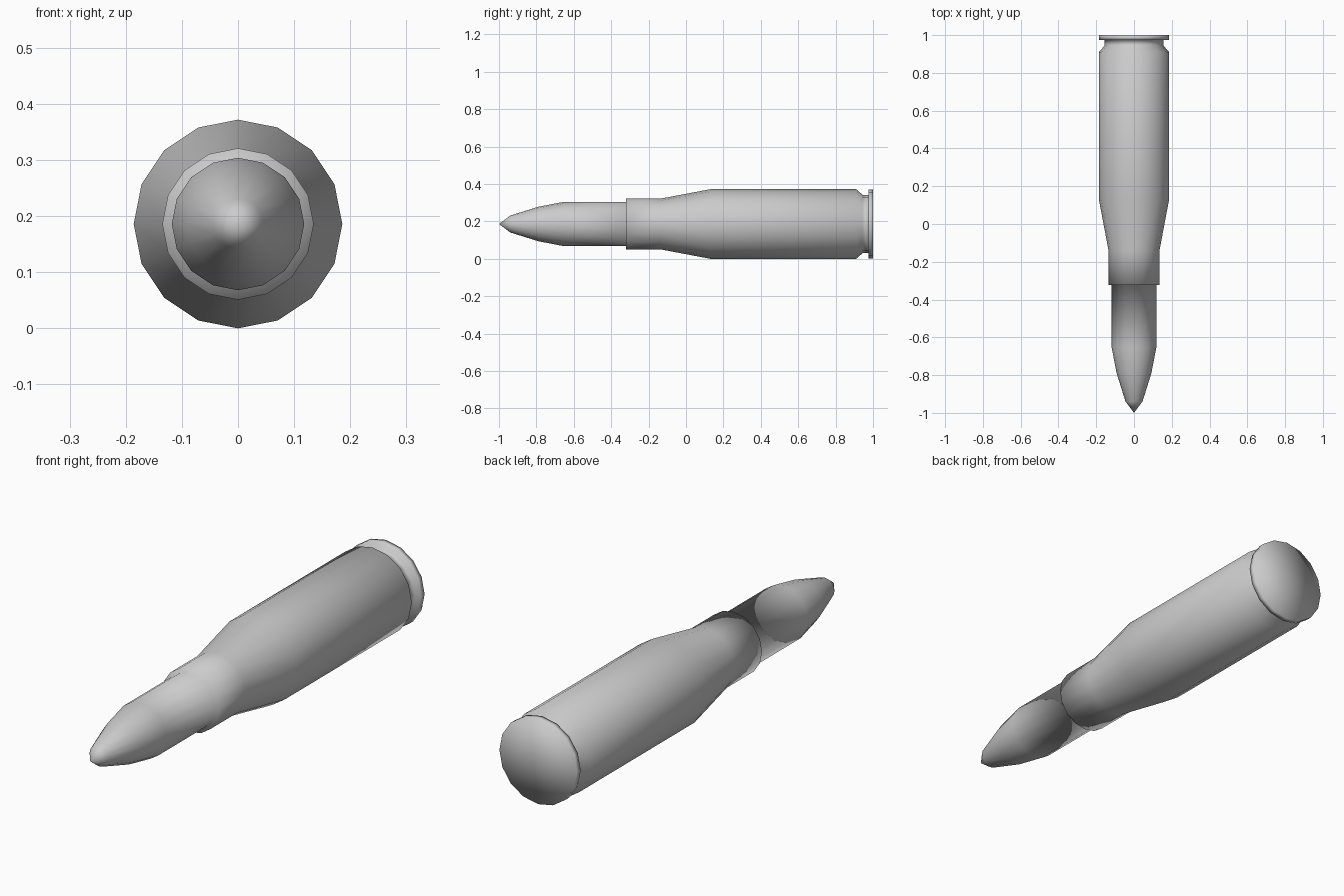
import bpy
import bmesh
from math import cos, sin, tau

cube = bpy.data.objects.get("Cube")
if cube:
    bpy.data.objects.remove(cube, do_unlink=True)

SIDES = 16
RADIUS = 0.186

metal = bpy.data.materials.new("grey_metal")
metal.use_nodes = True
grey = (0.6, 0.6, 0.6, 1)
metal.diffuse_color = grey
metal.node_tree.nodes["Principled BSDF"].inputs["Base Color"].default_value = grey

# Tip, straight shank, case mouth, neck, shoulder, body, groove, rim: (y, radius)
profile = [
    (-0.94, 0.045), (-0.79, 0.092), (-0.655, 0.118), (-0.322, 0.118),
    (-0.322, 0.135), (-0.14, 0.135), (0.13, RADIUS), (0.91, RADIUS),
    (0.945, 0.155), (0.975, 0.155), (0.975, 0.184), (1.0, 0.184),
]


def lathe(name, points, front, back):
    """Spin a profile round the y axis and close both ends on the axis."""
    bm = bmesh.new()
    rings = [[bm.verts.new((r * sin(tau * i / SIDES), y, RADIUS + r * cos(tau * i / SIDES)))
              for i in range(SIDES)] for y, r in points]
    for a, b in zip(rings, rings[1:]):
        for i in range(SIDES):
            j = (i + 1) % SIDES
            bm.faces.new((a[i], a[j], b[j], b[i]))
    for ring, y in ((rings[0], front), (rings[-1], back)):
        centre = bm.verts.new((0, y, RADIUS))
        for i in range(SIDES):
            bm.faces.new((ring[i], ring[(i + 1) % SIDES], centre))
    bmesh.ops.recalc_face_normals(bm, faces=bm.faces)
    for face in bm.faces:
        face.smooth = True
    mesh = bpy.data.meshes.new(name)
    bm.to_mesh(mesh)
    bm.free()
    mesh.materials.append(metal)
    obj = bpy.data.objects.new(name, mesh)
    bpy.context.collection.objects.link(obj)
    return obj


lathe("cartridge", profile, -1.0, 1.0)
